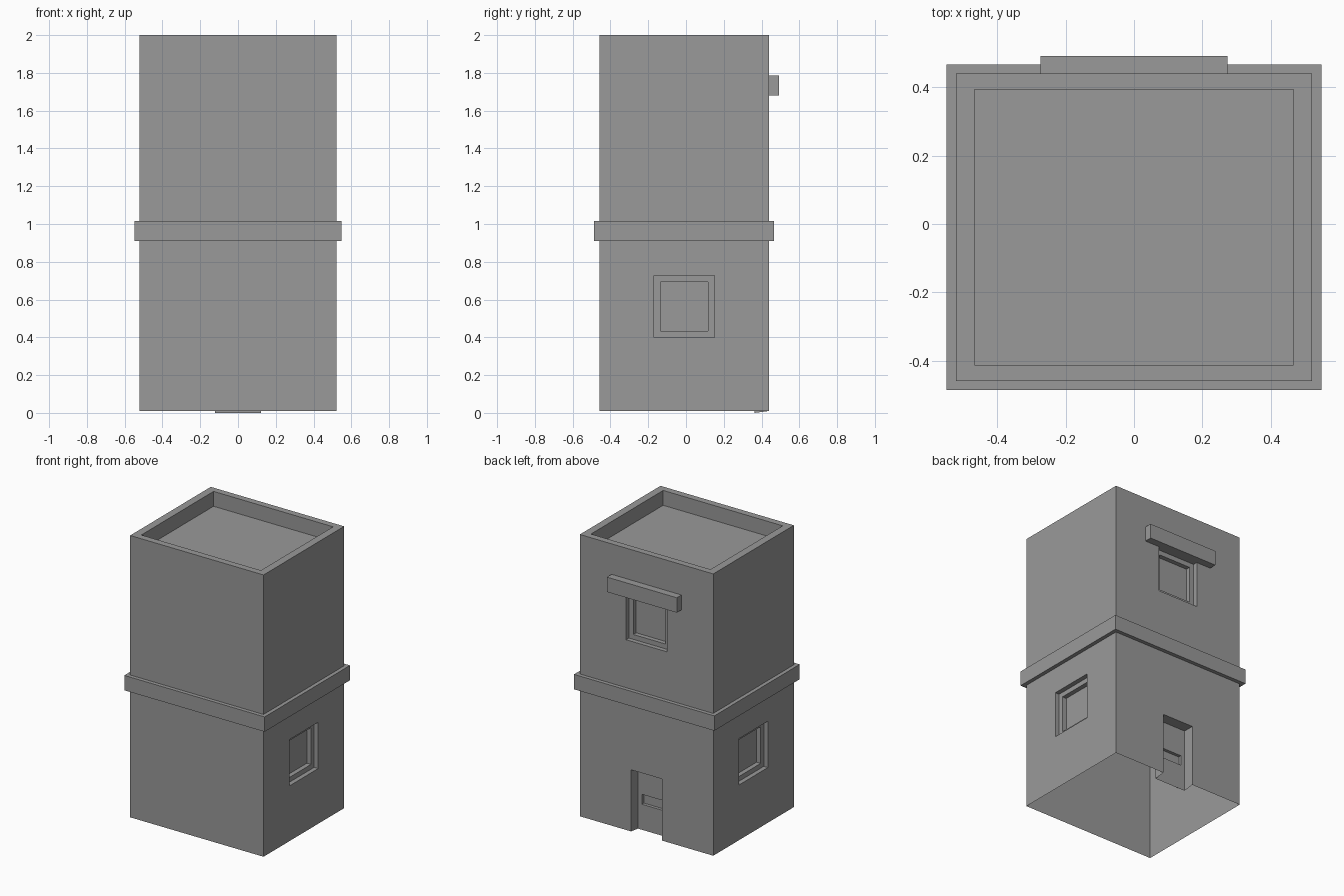
import bpy, bmesh

if "Cube" in bpy.data.objects:
    bpy.data.objects.remove(bpy.data.objects["Cube"])

mat = bpy.data.materials.new("plain grey")
mat.diffuse_color = (0.32, 0.32, 0.32, 1)
mat.use_nodes = True
mat.node_tree.nodes["Principled BSDF"].inputs["Base Color"].default_value = mat.diffuse_color

X, Y0, Y1 = 0.521, -0.459, 0.44      # body footprint
YC = (Y0 + Y1) / 2
Z0, Z1 = 0.01, 2.0


class Builder:
    """Collects quads; place(u, v, d) maps plane coordinates and inward depth to 3D."""

    def __init__(self, place, flip=False):
        self.bm, self.place, self.flip = bmesh.new(), place, flip

    def quad(self, pts):
        co = [self.place(*p) for p in pts]
        if self.flip:
            co.reverse()
        f = self.bm.faces.new([self.bm.verts.new(c) for c in co])
        if f.calc_area() < 1e-7:
            self.bm.faces.remove(f)

    def corners(self, r, d):
        u0, v0, u1, v1 = r
        return [(u0, v0, d), (u1, v0, d), (u1, v1, d), (u0, v1, d)]

    def cap(self, r, d):
        self.quad(self.corners(r, d))

    def ring(self, ra, da, rb, db, skip=()):
        a, b = self.corners(ra, da), self.corners(rb, db)
        for i in range(4):
            j = (i + 1) % 4
            if i not in skip:
                self.quad([a[i], a[j], b[j], b[i]])

    def finish(self, name):
        bmesh.ops.remove_doubles(self.bm, verts=self.bm.verts, dist=1e-5)
        me = bpy.data.meshes.new(name)
        self.bm.to_mesh(me)
        self.bm.free()
        me.materials.append(mat)
        ob = bpy.data.objects.new(name, me)
        bpy.context.collection.objects.link(ob)


def grow(r, g):
    return (r[0] - g, r[1] - g, r[2] + g, r[3] + g)


def window(b, wall, hole):
    # wall around the hole, stepped frame, then pane
    inner = grow(hole, -0.034)
    b.ring(wall, 0, hole, 0)
    b.ring(hole, 0, hole, 0.032)
    b.ring(hole, 0.032, inner, 0.032)
    b.ring(inner, 0.032, inner, 0.064)
    b.cap(inner, 0.064)


# Side walls, each with one window
for name, s in (("right_wall", 1), ("left_wall", -1)):
    b = Builder(lambda u, v, d, s=s: (s * (X - d), u, v), flip=s < 0)
    window(b, (Y0, Z0, Y1, Z1), (YC - 0.16, 0.4, YC + 0.16, 0.727))
    b.finish(name)

# Plain front wall
b = Builder(lambda u, v, d: (u, Y0 + d, v))
b.cap((-X, Z0, X, Z1), 0)
b.finish("front_wall")

# Back wall: window above, door recess below
back = lambda u, v, d: (-u, Y1 - d, v)
b = Builder(back)
window(b, (-X, 1.0, X, Z1), (-0.16, 1.353, 0.16, 1.68))
door = (-0.122, Z0, 0.122, 0.445)
b.ring((-X, Z0, X, 1.0), 0, door, 0)
b.finish("back_wall")

# Door with a recessed slot; open underneath
b = Builder(back)
low = (-0.122, 0.0, 0.122, 0.445)
slot = (-0.092, 0.18, 0.092, 0.25)
b.ring(door, 0, low, 0.078, skip=(0,))
b.ring(low, 0.078, slot, 0.078)
b.ring(slot, 0.078, slot, 0.1)
b.cap(slot, 0.1)
b.finish("door")

# Parapet and sunken roof
b = Builder(lambda u, v, d: (u, v, Z1 - d))
top, roof = (-X, Y0, X, Y1), (-0.467, -0.412, 0.467, 0.394)
b.ring(top, 0, roof, 0)
b.ring(roof, 0, roof, 0.105)
b.cap(roof, 0.105)
b.finish("roof")

# Band between the floors
b = Builder(lambda u, v, d: (u, v, d), flip=True)
wide = grow(top, 0.027)
b.ring(top, 0.91, wide, 0.91)
b.ring(wide, 0.91, wide, 1.015)
b.ring(wide, 1.015, top, 1.015)
b.finish("floor_band")

# Ledge over the upper back window
b = Builder(back)
ledge = (-0.273, 1.68, 0.273, 1.785)
b.cap(ledge, -0.052)
b.ring(ledge, -0.052, ledge, 0)
b.finish("window_ledge")

# make every object's faces point outward consistently for ring parts
for ob in bpy.data.objects:
    if ob.name in {"floor_band", "window_ledge"}:
        bm = bmesh.new()
        bm.from_mesh(ob.data)
        c = sum((v.co for v in bm.verts), bm.verts[:][0].co * 0) / len(bm.verts)
        for f in bm.faces:
            if (f.calc_center_median() - c).dot(f.normal) < 0:
                f.normal_flip()
        bm.to_mesh(ob.data)
        bm.free()
